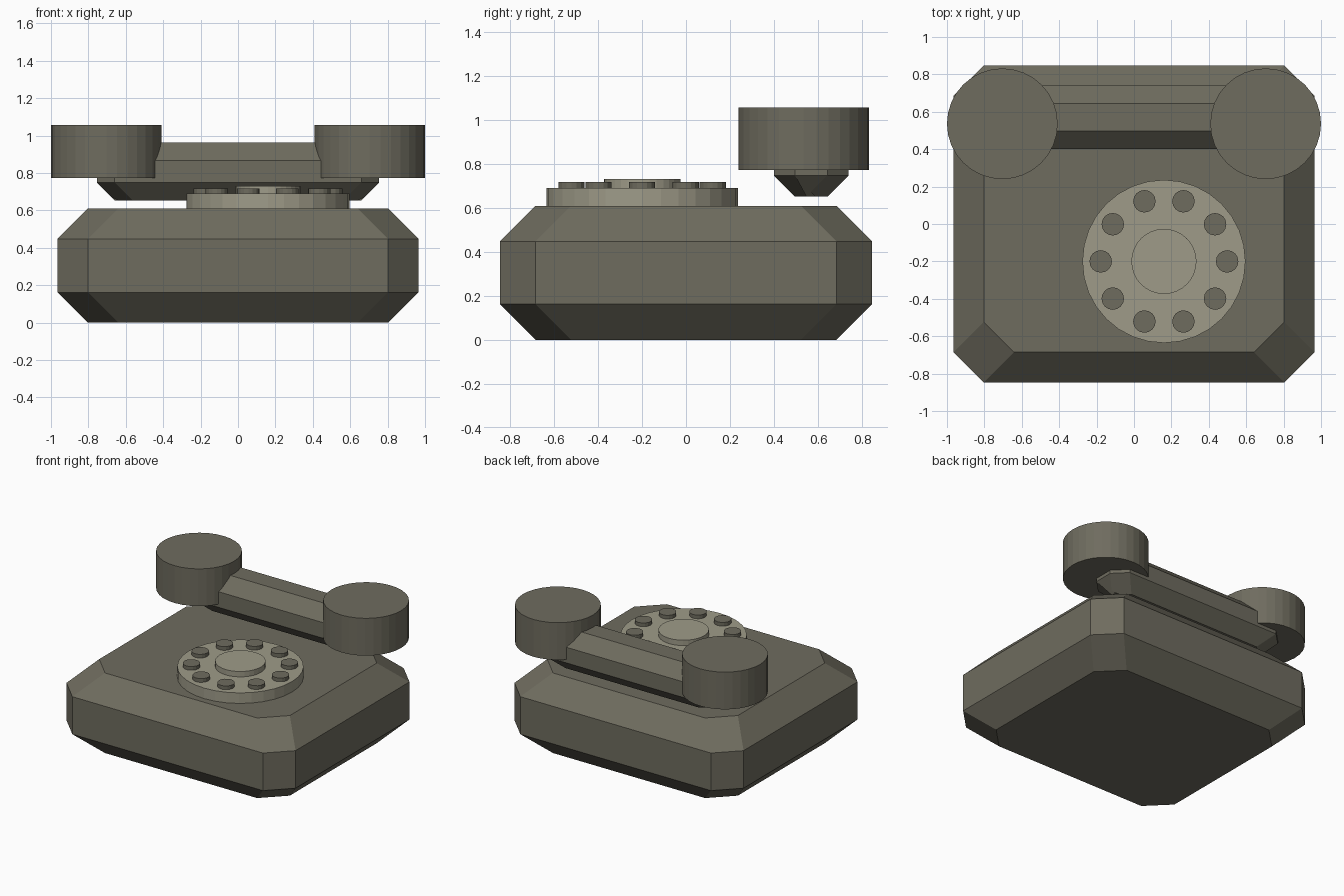
import bpy
import bmesh
from math import cos, sin, pi

default = bpy.data.objects.get("Cube")
if default:
    bpy.data.objects.remove(default, do_unlink=True)


def make_material(name, rgb):
    mat = bpy.data.materials.new(name)
    mat.use_nodes = True
    color = (*rgb, 1)
    mat.diffuse_color = color
    mat.node_tree.nodes["Principled BSDF"].inputs["Base Color"].default_value = color
    return mat


olive = make_material("dark olive grey", (0.158, 0.150, 0.114))
khaki = make_material("light khaki grey", (0.345, 0.330, 0.250))


def finish(name, bm, mat):
    bmesh.ops.recalc_face_normals(bm, faces=bm.faces)
    mesh = bpy.data.meshes.new(name)
    bm.to_mesh(mesh)
    bm.free()
    mesh.materials.append(mat)
    obj = bpy.data.objects.new(name, mesh)
    bpy.context.collection.objects.link(obj)
    return obj


def chamfered_block(name, half_x, half_y, y, z0, z1, cut, mat):
    """Eight-sided block whose top and bottom rims slope inward by the cut."""
    bm = bmesh.new()
    rings = []
    for z, inset in ((z0, cut), (z0 + cut, 0), (z1 - cut, 0), (z1, cut)):
        a, b = half_x - inset, half_y - inset
        outline = [(a, b - cut), (a - cut, b), (cut - a, b), (-a, b - cut),
                   (-a, cut - b), (cut - a, -b), (a - cut, -b), (a, cut - b)]
        rings.append([bm.verts.new((px, py + y, z)) for px, py in outline])
    for low, high in zip(rings, rings[1:]):
        for i in range(8):
            j = (i + 1) % 8
            bm.faces.new((low[i], low[j], high[j], high[i]))
    bm.faces.new(rings[0][::-1])
    bm.faces.new(rings[-1])
    return finish(name, bm, mat)


def disc(name, x, y, radius, z0, z1, sides, mat):
    bm = bmesh.new()
    bmesh.ops.create_cone(bm, cap_ends=True, segments=sides, radius1=radius,
                          radius2=radius, depth=z1 - z0)
    obj = finish(name, bm, mat)
    obj.location = (x, y, (z0 + z1) / 2)
    return obj


# Body and handset grip
chamfered_block("body", 0.965, 0.847, 0, 0, 0.61, 0.162, olive)
chamfered_block("handset_grip", 0.755, 0.17, 0.57, 0.652, 0.963, 0.096, olive)

# Earpiece and mouthpiece
for side, name in ((1, "left_handset_cup"), (-1, "right_handset_cup")):
    disc(name, side * 0.704, 0.536, 0.296, 0.773, 1.057, 32, olive)

# Dial with hub and ring of buttons
dial_x, dial_y = 0.16, -0.2
disc("dial", dial_x, dial_y, 0.436, 0.6, 0.69, 32, khaki)
disc("dial_hub", dial_x, dial_y, 0.174, 0.68, 0.731, 32, khaki)
for i in range(10):
    angle = i * pi / 5
    disc(f"dial_button_{i}", dial_x + 0.338 * cos(angle),
         dial_y + 0.338 * sin(angle), 0.06, 0.68, 0.718, 16, olive)
